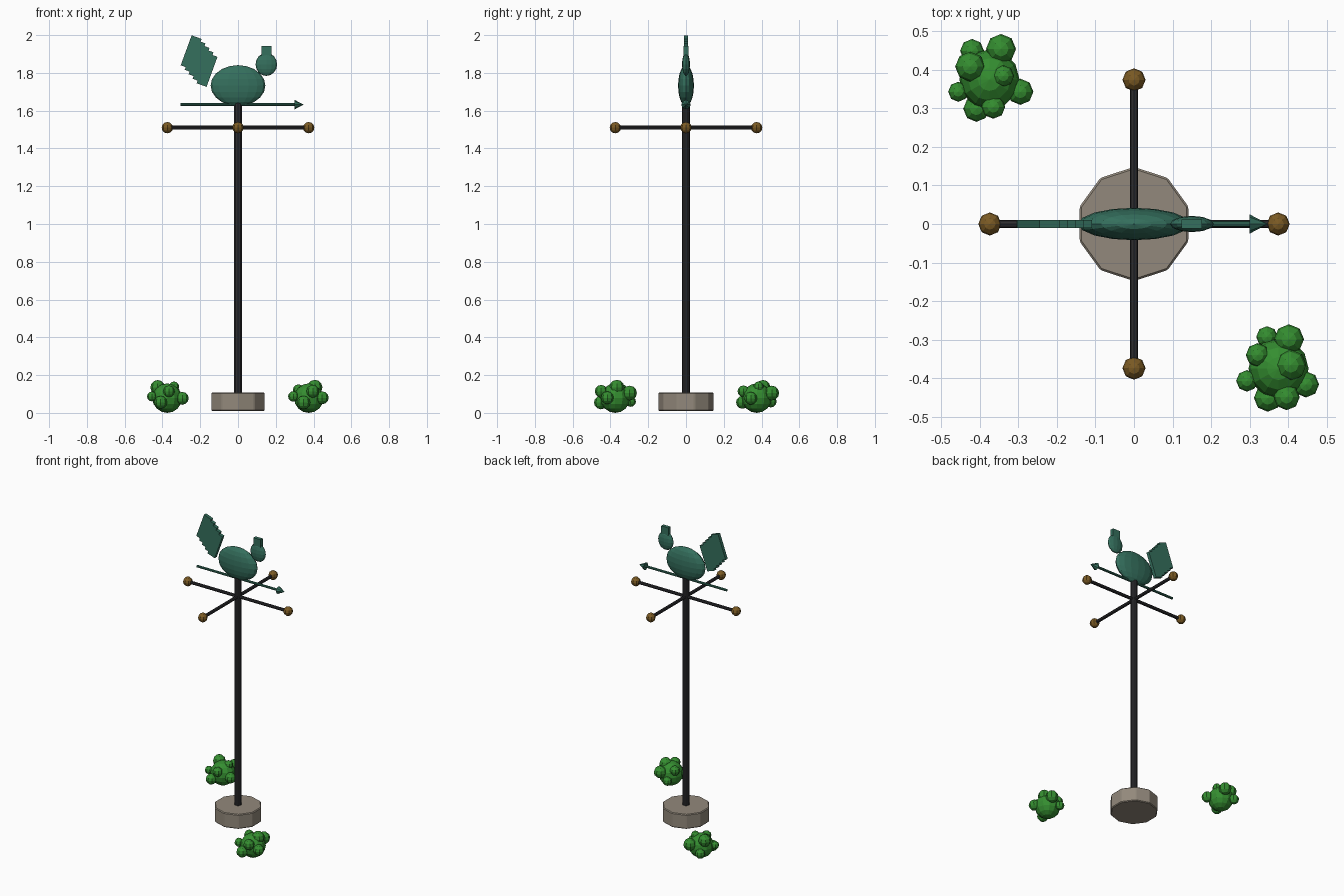
import bpy, math
from mathutils import Vector

if "Cube" in bpy.data.objects:
    bpy.data.objects.remove(bpy.data.objects["Cube"])


def material(name, rgb):
    m = bpy.data.materials.new(name)
    m.diffuse_color = (*rgb, 1)
    m.use_nodes = True
    m.node_tree.nodes["Principled BSDF"].inputs["Base Color"].default_value = m.diffuse_color
    return m


STONE = material("stone", (0.29, 0.25, 0.20))
IRON = material("dark_iron", (0.026, 0.026, 0.029))
BRASS = material("brass", (0.20, 0.105, 0.018))
VERDIGRIS = material("green_copper", (0.035, 0.16, 0.11))
LEAF = material("leaf_green", (0.035, 0.27, 0.030))


def finish(name, mat):
    o = bpy.context.object
    o.name = name
    o.data.materials.append(mat)
    return o


def ball(name, loc, scale, mat, seg=8, rings=6):
    bpy.ops.mesh.primitive_uv_sphere_add(segments=seg, ring_count=rings, radius=1, location=loc)
    o = finish(name, mat)
    o.scale = scale if isinstance(scale, tuple) else (scale,) * 3
    return o


def rod(name, a, b, r1, mat, sides=8, r2=None):
    """Cylinder or cone running from a to b."""
    a, b = Vector(a), Vector(b)
    d = b - a
    bpy.ops.mesh.primitive_cone_add(vertices=sides, radius1=r1, radius2=r1 if r2 is None else r2,
                                    depth=d.length, location=(a + b) / 2,
                                    rotation=d.to_track_quat('Z', 'Y').to_euler())
    return finish(name, mat)


def box(name, loc, size, mat, tilt=0.0):
    bpy.ops.mesh.primitive_cube_add(size=1, location=loc, rotation=(0, tilt, 0))
    o = finish(name, mat)
    o.scale = size
    return o


# Stone base with softened edges, and the pole
base = rod("base", (0, 0, 0.01), (0, 0, 0.108), 0.148, STONE, 10)
bev = base.modifiers.new("bevel", 'BEVEL')
bev.width = 0.005
bev.segments = 1
rod("pole", (0, 0, 0.09), (0, 0, 1.66), 0.021, IRON, 10)

# Compass arms with brass balls
Z_ARM = 1.51
rod("arm_x", (-0.375, 0, Z_ARM), (0.375, 0, Z_ARM), 0.0105, IRON)
rod("arm_y", (0, -0.375, Z_ARM), (0, 0.375, Z_ARM), 0.0105, IRON)
for i, (x, y) in enumerate(((1, 0), (-1, 0), (0, 1), (0, -1))):
    ball(f"arm_ball_{i + 1}", (x * 0.374, y * 0.374, Z_ARM), 0.03, BRASS)

# Wind arrow
rod("arrow_shaft", (-0.305, 0, 1.632), (0.31, 0, 1.632), 0.008, VERDIGRIS)
rod("arrow_head", (0.30, 0, 1.632), (0.347, 0, 1.632), 0.025, VERDIGRIS, 8, 0.0)

# Flattened bird: body, head, crest
ball("bird_body", (0, 0, 1.733), (0.145, 0.042, 0.108), VERDIGRIS, 16, 10)
ball("bird_head", (0.15, 0, 1.845), (0.057, 0.021, 0.061), VERDIGRIS, 12, 8)
box("bird_crest", (0.15, 0, 1.914), (0.053, 0.024, 0.056), VERDIGRIS)

# Stepped tail feathers
for i in range(5):
    t = i / 4
    box(f"tail_feather_{i + 1}", (-0.248 + 0.084 * t, 0, 1.910 - 0.095 * t),
        (0.056, 0.022, 0.169), VERDIGRIS, math.radians(20))

# Bushes: a round core with leaf clumps (x, y, z, radius)
bushes = {
    "bush_back": ((-0.375, 0.375), [
        (-0.420, 0.449, 0.06, 0.031), (-0.345, 0.454, 0.105, 0.039),
        (-0.425, 0.408, 0.135, 0.039), (-0.339, 0.384, 0.138, 0.028),
        (-0.456, 0.343, 0.087, 0.026), (-0.295, 0.343, 0.077, 0.034),
        (-0.409, 0.299, 0.056, 0.034), (-0.365, 0.304, 0.114, 0.031)]),
    "bush_front": ((0.375, -0.375), [
        (0.345, -0.293, 0.06, 0.028), (0.402, -0.299, 0.105, 0.039),
        (0.321, -0.340, 0.120, 0.031), (0.407, -0.366, 0.135, 0.040),
        (0.293, -0.407, 0.087, 0.028), (0.446, -0.416, 0.080, 0.034),
        (0.347, -0.451, 0.055, 0.036), (0.396, -0.449, 0.114, 0.034)]),
}
for name, ((cx, cy), clumps) in bushes.items():
    ball(name + "_core", (cx, cy, 0.078), 0.078, LEAF, 12, 8)
    for i, (x, y, z, r) in enumerate(clumps):
        ball(f"{name}_clump_{i + 1}", (x, y, z), r, LEAF)
